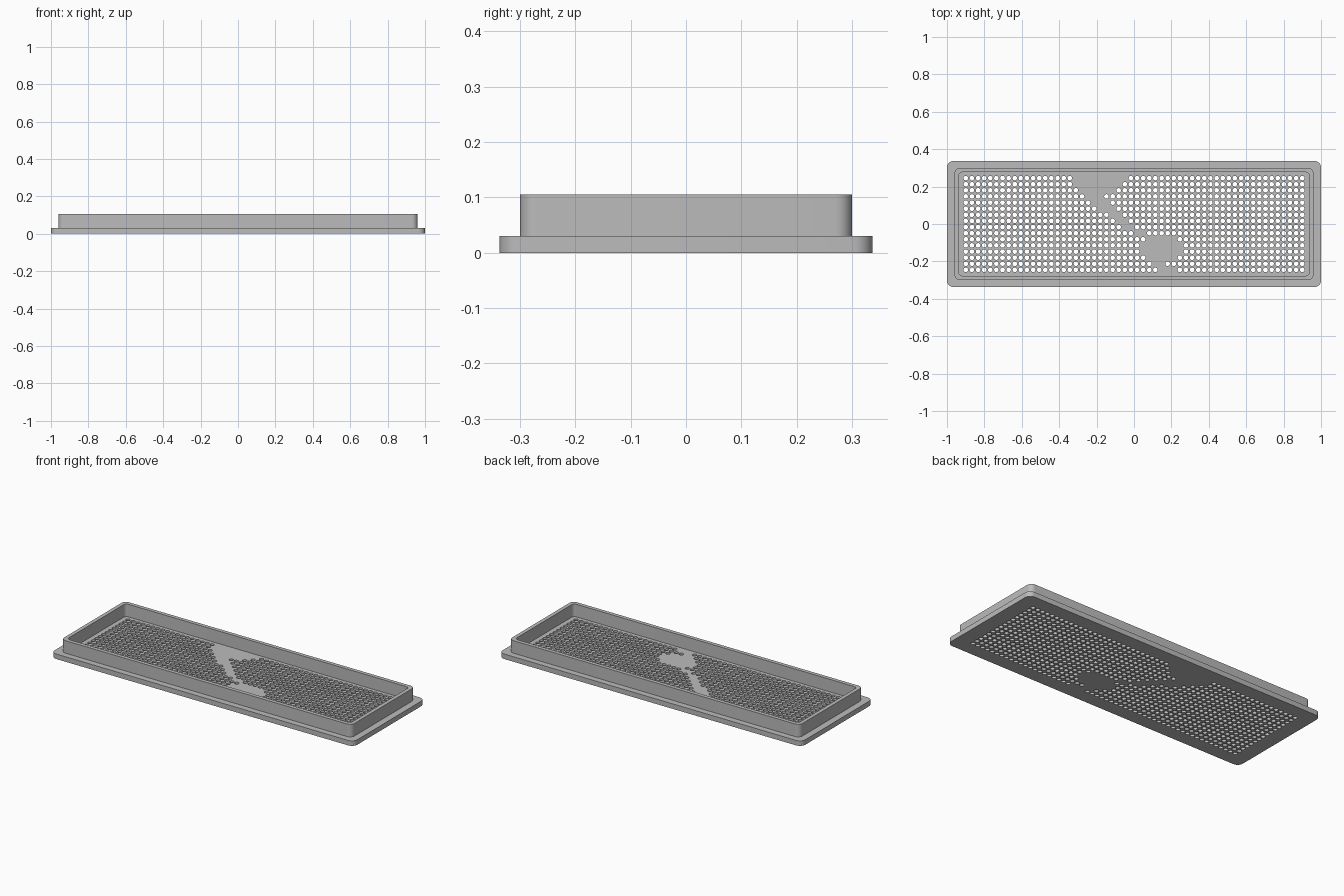
import bpy, bmesh, math

cube = bpy.data.objects.get("Cube")
if cube:
    bpy.data.objects.remove(cube, do_unlink=True)

grey = bpy.data.materials.new("plain_grey")
grey.use_nodes = True
COLOUR = (0.5, 0.5, 0.5, 1)
grey.diffuse_color = COLOUR
grey.node_tree.nodes["Principled BSDF"].inputs["Base Color"].default_value = COLOUR

FLOOR, TOP = 0.03, 0.105
COLS, ROWS, PITCH, HOLE_R = 56, 16, 0.0327, 0.0125
HALF_X, HALF_Y = COLS * PITCH / 2, ROWS * PITCH / 2


def finish(bm, name):
    bmesh.ops.remove_doubles(bm, verts=bm.verts, dist=1e-5)
    bmesh.ops.recalc_face_normals(bm, faces=bm.faces)
    mesh = bpy.data.meshes.new(name)
    bm.to_mesh(mesh)
    bm.free()
    mesh.materials.append(grey)
    obj = bpy.data.objects.new(name, mesh)
    bpy.context.collection.objects.link(obj)
    bpy.ops.object.select_all(action='DESELECT')
    obj.select_set(True)
    bpy.context.view_layer.objects.active = obj
    bpy.ops.object.shade_smooth_by_angle(angle=math.radians(35))
    return obj


def rounded_loop(bm, hx, hy, r, z, steps=8):
    verts = []
    for quarter, (sx, sy) in enumerate([(1, 1), (-1, 1), (-1, -1), (1, -1)]):
        for i in range(steps + 1):
            a = math.pi / 2 * (quarter + i / steps)
            verts.append(bm.verts.new((sx * (hx - r) + r * math.cos(a),
                                       sy * (hy - r) + r * math.sin(a), z)))
    return verts


# Flange and raised rim, lofted as one shell around the perforated panel
bm = bmesh.new()
sections = [(HALF_X, HALF_Y, 0, 0),
            (1.0, 0.337, 0.035, 0), (1.0, 0.337, 0.035, FLOOR),
            (0.96, 0.30, 0.03, FLOOR), (0.96, 0.30, 0.03, TOP),
            (0.937, 0.277, 0.02, TOP), (0.937, 0.277, 0.02, FLOOR),
            (HALF_X, HALF_Y, 0, FLOOR)]
loops = [rounded_loop(bm, *s) for s in sections]
for a, b in zip(loops, loops[1:]):
    for i in range(len(a)):
        j = (i + 1) % len(a)
        bm.faces.new((a[i], a[j], b[j], b[i]))
bmesh.ops.dissolve_degenerate(bm, dist=1e-5, edges=bm.edges)
finish(bm, "flanged_rim")

# Solid run of columns in each row, from the back row to the front
SOLID = [(18, 26), (18, 25), (19, 24), (20, 22), (21, 23), (22, 24),
         (24, 25), (25, 26), (26, 27), (28, 29), (30, 34), (29, 35),
         (29, 35), (30, 34), (31, 32), (32, 34)]

# Perforated panel: one square cell per grid place, open or solid
bm = bmesh.new()
SIDES = 12
angles = [math.tau * (k + 0.5) / SIDES for k in range(SIDES)]
for row, (first, last) in enumerate(SOLID):
    cy = HALF_Y - (row + 0.5) * PITCH
    for col in range(COLS):
        cx = -HALF_X + (col + 0.5) * PITCH
        rings = []
        for z in (0, FLOOR):
            outer, inner = [], []
            for a in angles:
                c, s = math.cos(a), math.sin(a)
                d = PITCH / 2 / max(abs(c), abs(s))
                outer.append(bm.verts.new((cx + d * c, cy + d * s, z)))
                if not first <= col <= last:
                    inner.append(bm.verts.new((cx + HOLE_R * c, cy + HOLE_R * s, z)))
            rings.append((outer, inner))
        (lo_out, lo_in), (hi_out, hi_in) = rings
        if first <= col <= last:
            bm.faces.new(lo_out[::-1])
            bm.faces.new(hi_out)
            continue
        for i in range(SIDES):
            j = (i + 1) % SIDES
            bm.faces.new((lo_out[j], lo_out[i], lo_in[i], lo_in[j]))
            bm.faces.new((lo_in[j], lo_in[i], hi_in[i], hi_in[j]))
            bm.faces.new((hi_out[i], hi_out[j], hi_in[j], hi_in[i]))
finish(bm, "perforated_panel")
